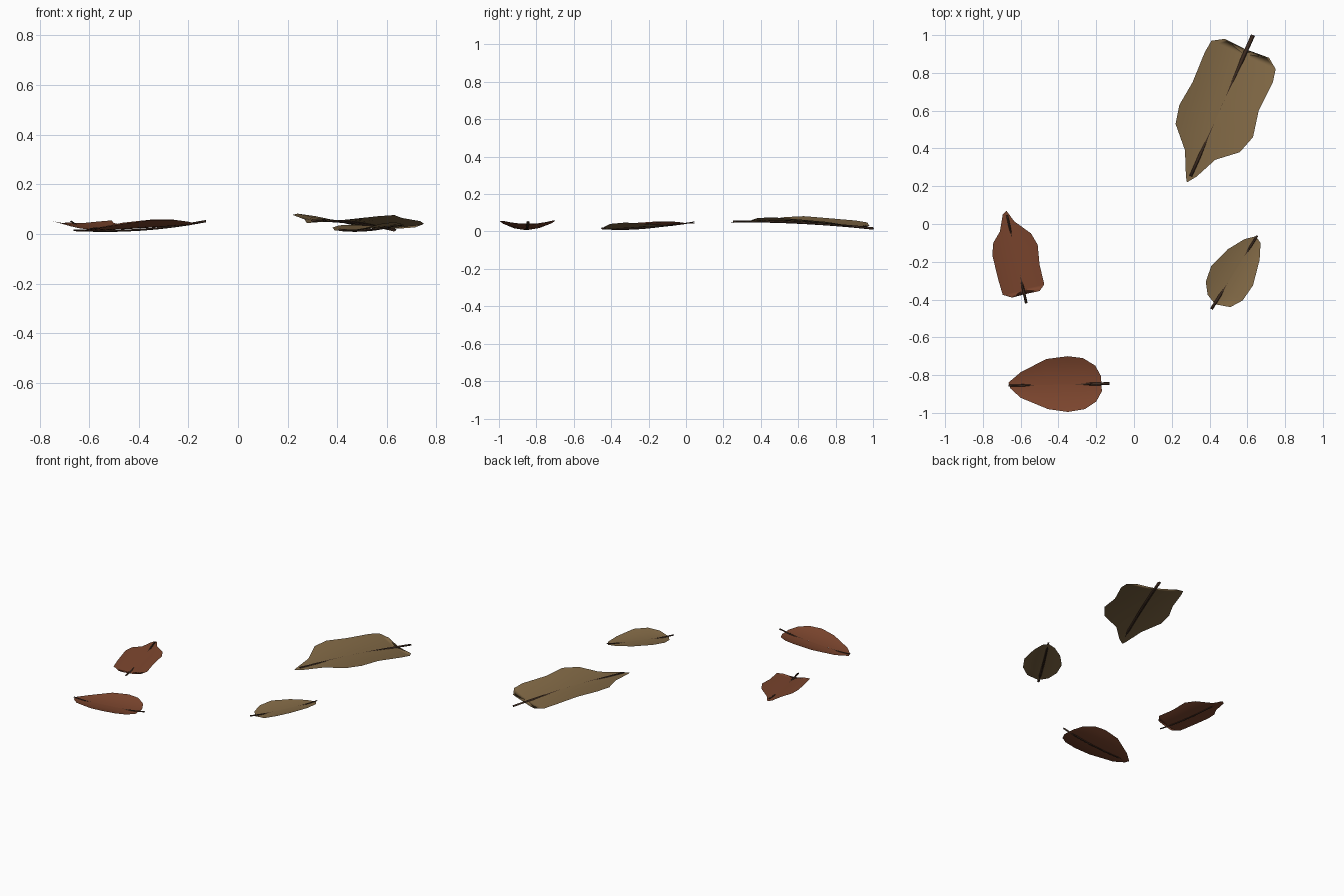
import bpy, bmesh
from mathutils import Vector

cube = bpy.data.objects.get("Cube")
if cube:
    bpy.data.objects.remove(cube)


def material(name, color):
    mat = bpy.data.materials.new(name)
    mat.use_nodes = True
    mat.diffuse_color = color
    bsdf = mat.node_tree.nodes["Principled BSDF"]
    bsdf.inputs["Base Color"].default_value = color
    bsdf.inputs["Roughness"].default_value = 0.9
    return mat


TAN = material("dry_tan", (0.22, 0.14, 0.06, 1))
RED = material("rust_red", (0.20, 0.06, 0.027, 1))
DARK = material("dark_stem", (0.045, 0.023, 0.014, 1))


def finish(bm, name, mat):
    mesh = bpy.data.meshes.new(name)
    bm.to_mesh(mesh)
    bm.free()
    mesh.materials.append(mat)
    for poly in mesh.polygons:
        poly.use_smooth = True
    bpy.context.collection.objects.link(bpy.data.objects.new(name, mesh))


def make_leaf(name, mat, outline, tip, stalk, heights, rims, width, thick):
    """Cupped blade: outline shrunk in rings onto its midrib, plus a stem."""
    tip, stalk = Vector(tip), Vector(stalk)
    axis = stalk - tip
    side = Vector((-axis.y, axis.x)).normalized()
    low, mid, high = heights

    def spine(t):
        a = 2 * (t - 0.5) * (t - 1)
        return low * a + mid * 4 * t * (1 - t) + high * 2 * t * (t - 0.5)

    def lift(p):
        t = (p - tip).dot(axis) / axis.length_squared
        d = (p - tip).dot(side)
        rim = rims[0] if d < 0 else rims[1]
        return Vector((p.x, p.y, spine(t) + rim * min(1.3, abs(d) / width) ** 2))

    # Blade
    bm = bmesh.new()
    rings = []
    steps = 5
    for k in range(steps + 1):
        ring = []
        for xy in outline:
            p = Vector(xy)
            t = (p - tip).dot(axis) / axis.length_squared
            foot = tip + axis * min(0.9, max(0.08, t))
            ring.append(bm.verts.new(lift(p.lerp(foot, k / steps))))
        rings.append(ring)
    n = len(outline)
    for a, b in zip(rings, rings[1:]):
        for i in range(n):
            j = (i + 1) % n
            bm.faces.new((a[i], a[j], b[j], b[i]))
    bmesh.ops.remove_doubles(bm, verts=bm.verts, dist=0.0008)
    bmesh.ops.recalc_face_normals(bm, faces=bm.faces)
    bm.normal_update()
    if sum(f.normal.z for f in bm.faces) < 0:
        bmesh.ops.reverse_faces(bm, faces=bm.faces)
    finish(bm, name + "_blade", mat)

    # Stem: above the blade at both ends, below it in the middle
    bm = bmesh.new()
    previous = None
    for k in range(9):
        t = 0.03 + 0.97 * k / 8
        p = tip + axis * t
        z = spine(t) + 0.036 * (t - 0.5) ** 2 * 1.6 - 0.006
        r = thick * (0.7 + 0.3 * t)
        ring = [bm.verts.new(Vector((p.x, p.y, z)) + Vector((side.x * u, side.y * u, v)))
                for u, v in ((r, 0), (0, r * 0.6), (-r, 0), (0, -r * 0.6))]
        if previous:
            for i in range(4):
                j = (i + 1) % 4
                bm.faces.new((previous[i], previous[j], ring[j], ring[i]))
        else:
            bm.faces.new(ring)
        previous = ring
    bm.faces.new(previous)
    bmesh.ops.recalc_face_normals(bm, faces=bm.faces)
    finish(bm, name + "_stem", DARK)


make_leaf("large_tan_leaf", TAN, [
    (.28, .22), (.33, .25), (.43, .34), (.56, .38), (.63, .46), (.66, .60),
    (.735, .75), (.75, .82), (.715, .88), (.58, .90), (.48, .98), (.41, .97),
    (.375, .91), (.31, .75), (.24, .63), (.22, .53), (.27, .39), (.275, .25)],
    (.29, .23), (.63, 1.0), (.045, .052, .008), (.02, .028), .21, .011)

make_leaf("small_tan_leaf", TAN, [
    (.43, -.425), (.51, -.44), (.575, -.405), (.63, -.325), (.665, -.19),
    (.67, -.10), (.645, -.065), (.585, -.08), (.495, -.135), (.41, -.22),
    (.38, -.305), (.39, -.375)],
    (.66, -.05), (.41, -.45), (.033, .022, .008), (.02, .036), .14, .008)

make_leaf("oval_red_leaf", RED, [
    (-.665, -.84), (-.60, -.785), (-.465, -.715), (-.35, -.70), (-.27, -.71),
    (-.205, -.75), (-.175, -.805), (-.17, -.885), (-.20, -.94), (-.26, -.98),
    (-.35, -.995), (-.455, -.98), (-.60, -.92), (-.655, -.87)],
    (-.68, -.856), (-.13, -.845), (.008, .022, .043), (.03, .03), .145, .008)

make_leaf("small_red_leaf", RED, [
    (-.675, .07), (-.635, .015), (-.545, -.05), (-.51, -.11), (-.50, -.215),
    (-.475, -.32), (-.50, -.355), (-.59, -.35), (-.645, -.39), (-.695, -.375),
    (-.72, -.29), (-.75, -.165), (-.745, -.10), (-.71, -.04), (-.695, .05)],
    (-.675, .06), (-.57, -.42), (.045, .03, .015), (.02, .02), .12, .007)
